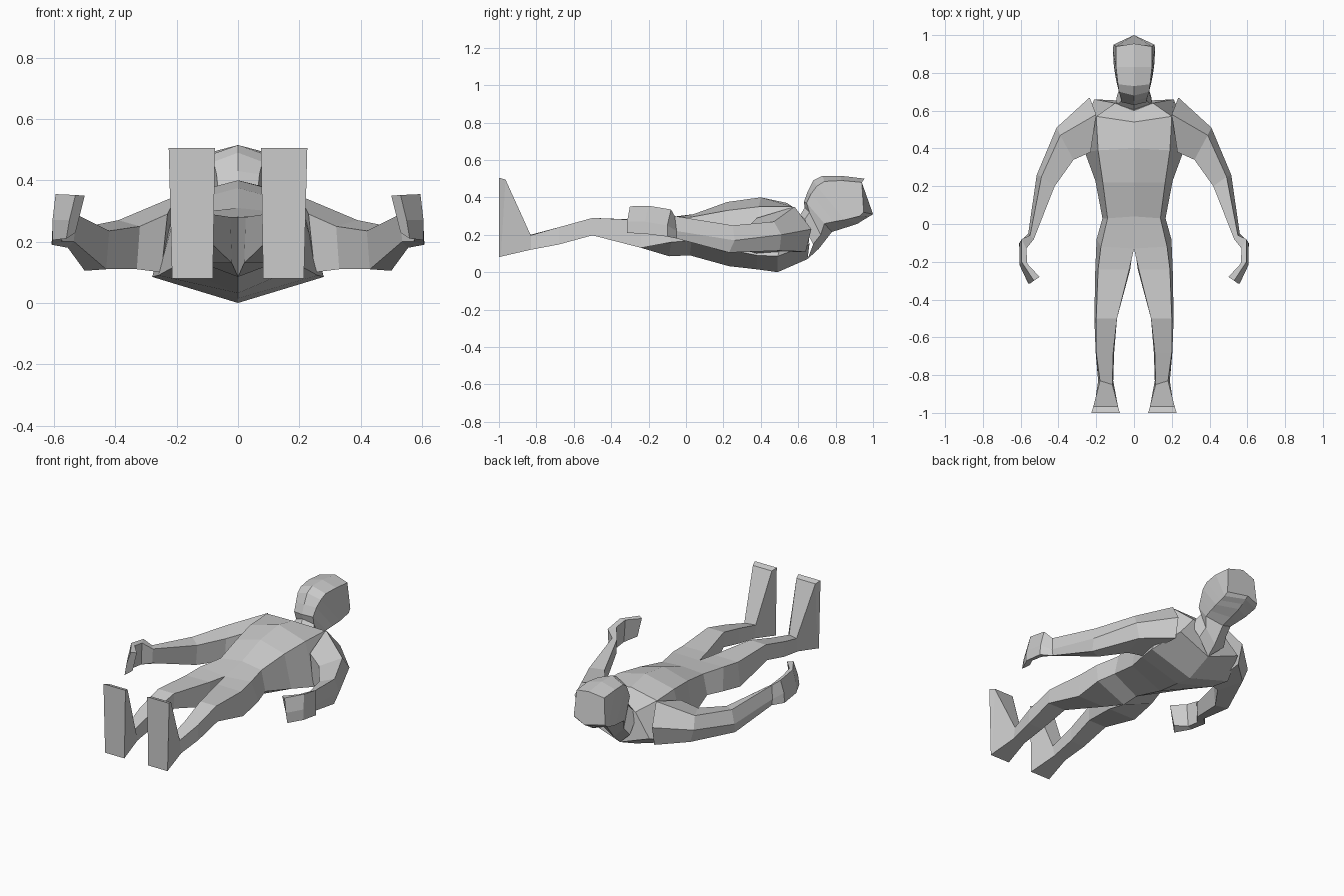
import bpy, bmesh

skin = bpy.data.materials.new("plain_grey")
skin.diffuse_color = (0.6, 0.6, 0.6, 1)


def loft(name, rings, cap_start=False, cap_end=False, pair=False):
    """Bridge closed rings of points into a flat-shaded part."""
    bm = bmesh.new()
    loops = [[bm.verts.new(p) for p in ring] for ring in rings]
    n = len(loops[0])
    for a, b in zip(loops, loops[1:]):
        for i in range(n):
            j = (i + 1) % n
            bm.faces.new((a[i], a[j], b[j], b[i]))
    if cap_start:
        bm.faces.new(loops[0])
    if cap_end:
        bm.faces.new(loops[-1])
    bmesh.ops.recalc_face_normals(bm, faces=bm.faces)
    mesh = bpy.data.meshes.new(name)
    bm.to_mesh(mesh)
    bm.free()
    mesh.materials.append(skin)
    ob = bpy.data.objects.new(name, mesh)
    bpy.context.collection.objects.link(ob)
    if pair:
        ob.modifiers.new("other_side", 'MIRROR').use_axis[0] = True
    return ob


def whole(half):
    """Front centre, front side, back side, back centre -> symmetric ring."""
    return half + [(-x, y, z) for x, y, z in half[-2:0:-1]]


# Torso, from hips to shoulders
hip = [(0, -.13, .28), (.175, -.12, .29), (.198, -.08, .16), (0, -.09, .085)]
torso = [
    hip,
    [(0, .04, .31), (.14, .03, .295), (.167, .03, .17), (0, .02, .09)],
    [(0, .22, .375), (.165, .22, .33), (.205, .23, .12), (0, .23, .032)],
    [(0, .40, .40), (.19, .39, .35), (.26, .38, .09), (0, .38, .015)],
    [(0, .54, .37), (.20, .57, .35), (.28, .49, .085), (0, .49, 0)],
    [(0, .60, .30), (.10, .64, .28), (.21, .66, .15), (0, .65, .07)],
]
loft("torso", [whole(r) for r in torso], cap_end=True)

# Neck and head, from collar to crown
head = [
    [(0, .60, .29), (.10, .62, .26), (.09, .68, .15), (0, .65, .07)],
    [(0, .635, .345), (.06, .66, .32), (.075, .72, .20), (0, .71, .125)],
    [(0, .63, .375), (.065, .645, .37), (.09, .74, .26), (0, .78, .215)],
    [(0, .65, .43), (.07, .67, .42), (.10, .79, .27), (0, .85, .237)],
    [(0, .68, .49), (.08, .70, .46), (.108, .85, .28), (0, .92, .26)],
    [(0, .73, .515), (.085, .74, .485), (.11, .89, .29), (0, .95, .28)],
    [(0, .83, .515), (.095, .83, .49), (.112, .93, .30), (0, .98, .298)],
    [(0, .955, .50), (.095, .94, .48), (.108, .95, .32), (0, 1, .31)],
]
loft("head", [whole(r) for r in head], cap_end=True)

# Arms with curled hands: outer, outer low, inner low, inner top, ridge
arm = [
    [(.235, .67, .23), (.23, .64, .11), (.25, .38, .10), (.23, .38, .29), (.20, .58, .35)],
    [(.41, .51, .20), (.38, .50, .115), (.33, .34, .11), (.32, .34, .25), (.39, .47, .27)],
    [(.515, .26, .17), (.50, .23, .105), (.43, .20, .11), (.42, .20, .235), (.49, .25, .25)],
    [(.56, -.05, .22), (.555, -.05, .18), (.535, -.08, .20), (.53, -.08, .29), (.55, -.06, .30)],
    [(.605, -.10, .25), (.608, -.10, .19), (.575, -.13, .20), (.57, -.13, .335), (.595, -.08, .335)],
    [(.605, -.22, .27), (.605, -.22, .205), (.575, -.21, .21), (.565, -.21, .35), (.595, -.20, .355)],
    [(.55, -.315, .27), (.56, -.315, .21), (.53, -.28, .23), (.50, -.28, .35), (.53, -.30, .352)],
]
loft("arms", arm, cap_start=True, cap_end=True, pair=True)

# Legs with upturned feet: inner top, outer top, outer low, inner low
leg = [
    hip,
    [(.025, -.24, .28), (.19, -.24, .278), (.205, -.24, .13), (.02, -.24, .13)],
    [(.09, -.50, .29), (.20, -.50, .29), (.21, -.50, .197), (.09, -.50, .197)],
    [(.11, -.68, .24), (.20, -.68, .24), (.203, -.68, .148), (.105, -.68, .148)],
    [(.115, -.85, .195), (.18, -.83, .197), (.19, -.83, .12), (.11, -.83, .12)],
    [(.085, -.965, .495), (.215, -.965, .495), (.213, -.99, .083), (.084, -.99, .083)],
    [(.075, -1, .505), (.226, -1, .505), (.215, -1, .08), (.082, -1, .08)],
]
loft("legs", leg, cap_end=True, pair=True)
